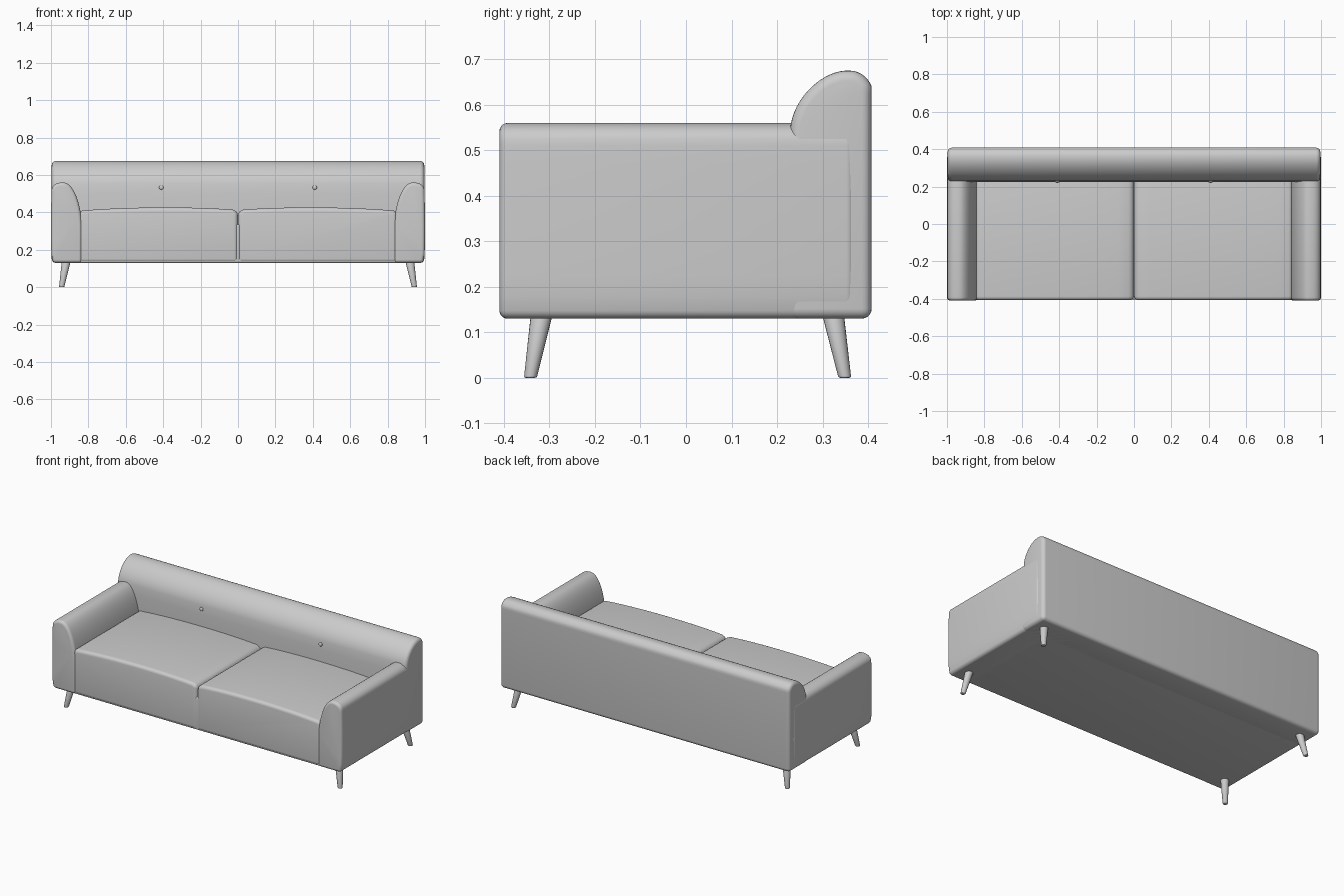
import bpy, bmesh
from mathutils import Vector
from mathutils.geometry import interpolate_bezier

if "Cube" in bpy.data.objects:
    bpy.data.objects.remove(bpy.data.objects["Cube"])

fabric = bpy.data.materials.new("grey_fabric")
fabric.use_nodes = True
GREY = (0.6, 0.6, 0.6, 1)
fabric.diffuse_color = GREY
fabric.node_tree.nodes["Principled BSDF"].inputs["Base Color"].default_value = GREY


def finish(name, bm, bevel=0, segments=5):
    """Turn a bmesh into a smooth, softly bevelled object."""
    bmesh.ops.recalc_face_normals(bm, faces=bm.faces)
    mesh = bpy.data.meshes.new(name)
    bm.to_mesh(mesh)
    bm.free()
    mesh.materials.append(fabric)
    obj = bpy.data.objects.new(name, mesh)
    bpy.context.collection.objects.link(obj)
    if bevel:
        mod = obj.modifiers.new("soft_edges", 'BEVEL')
        mod.width, mod.segments = bevel, segments
        mod.limit_method, mod.angle_limit = 'ANGLE', 0.7
    bpy.context.view_layer.objects.active = obj
    bpy.ops.object.select_all(action='DESELECT')
    obj.select_set(True)
    if bevel:
        bpy.ops.object.modifier_apply(modifier="soft_edges")
    bpy.ops.object.shade_smooth_by_angle(angle=0.7)
    return obj


def curve(a, b, c, d, n=12):
    """Sampled 2D Bezier from a to d with handles b and c."""
    pts = interpolate_bezier(*(Vector((*p, 0)) for p in (a, b, c, d)), n)
    return [(p.x, p.y) for p in pts]


def prism(name, profile, place, start, end, bevel):
    """Extrude a 2D profile; place(u, v, t) maps it into space."""
    bm = bmesh.new()
    rings = [[bm.verts.new(place(u, v, t)) for u, v in profile] for t in (start, end)]
    for ring in rings:
        bm.faces.new(ring)
    n = len(profile)
    for i in range(n):
        j = (i + 1) % n
        bm.faces.new((rings[0][i], rings[0][j], rings[1][j], rings[1][i]))
    return finish(name, bm, bevel)


# Base block under the cushions
prism("base", [(-0.96, 0.13), (0.96, 0.13), (0.96, 0.335), (-0.96, 0.335)],
      lambda u, v, t: (u, t, v), -0.403, 0.39, 0.01)

# Backrest with a rolled top
back = [(0.225, 0.13), (0.408, 0.13), (0.408, 0.625)]
back += curve((0.408, 0.64), (0.4, 0.662), (0.38, 0.675), (0.36, 0.675), 8)
back += curve((0.35, 0.675), (0.3, 0.672), (0.24, 0.62), (0.23, 0.555), 14)
back += [(0.225, 0.5)]
prism("backrest", back, lambda u, v, t: (t, u, v), -0.996, 0.996, 0.022)

# Arm and cushion cross-sections for one side
arm = [(0.834, 0.13), (0.99, 0.13)]
arm += curve((0.998, 0.18), (1.001, 0.28), (1.0, 0.42), (0.997, 0.51), 8)
arm += curve((0.996, 0.525), (0.99, 0.55), (0.965, 0.56), (0.94, 0.56), 8)
arm += curve((0.935, 0.56), (0.88, 0.56), (0.84, 0.45), (0.834, 0.33), 16)
cushion = [(0.85, 0.132), (0.85, 0.404)]
cushion += curve((0.83, 0.41), (0.6, 0.43), (0.25, 0.432), (0.03, 0.415), 14)
cushion += [(0.001, 0.403), (0.001, 0.132)]

for side, s in (("left", 1), ("right", -1)):
    def place(u, v, t):
        return (s * u, t, v)
    prism(side + "_arm", arm, place, -0.41, 0.37, 0.018)
    prism(side + "_seat_cushion", cushion, place, -0.407, 0.26, 0.02)

    # Tufting button
    bm = bmesh.new()
    bmesh.ops.create_uvsphere(bm, u_segments=16, v_segments=10, radius=0.012)
    for v in bm.verts:
        v.co = (v.co.x + s * 0.41, v.co.y * 0.5 + 0.226, v.co.z + 0.533)
    finish(side + "_button", bm)

    # Splayed tapering legs
    for end, top_y, foot_y in (("front", -0.317, -0.342), ("back", 0.323, 0.349)):
        bm = bmesh.new()
        bmesh.ops.create_cone(bm, cap_ends=True, segments=20, radius1=0.014,
                              radius2=0.024, depth=0.14)
        for v in bm.verts:
            foot = v.co.z < 0
            v.co.x += s * (0.943 if foot else 0.918)
            v.co.y += foot_y if foot else top_y
            v.co.z += 0.07
        finish(f"{end}_{side}_leg", bm, 0.004, 3)
